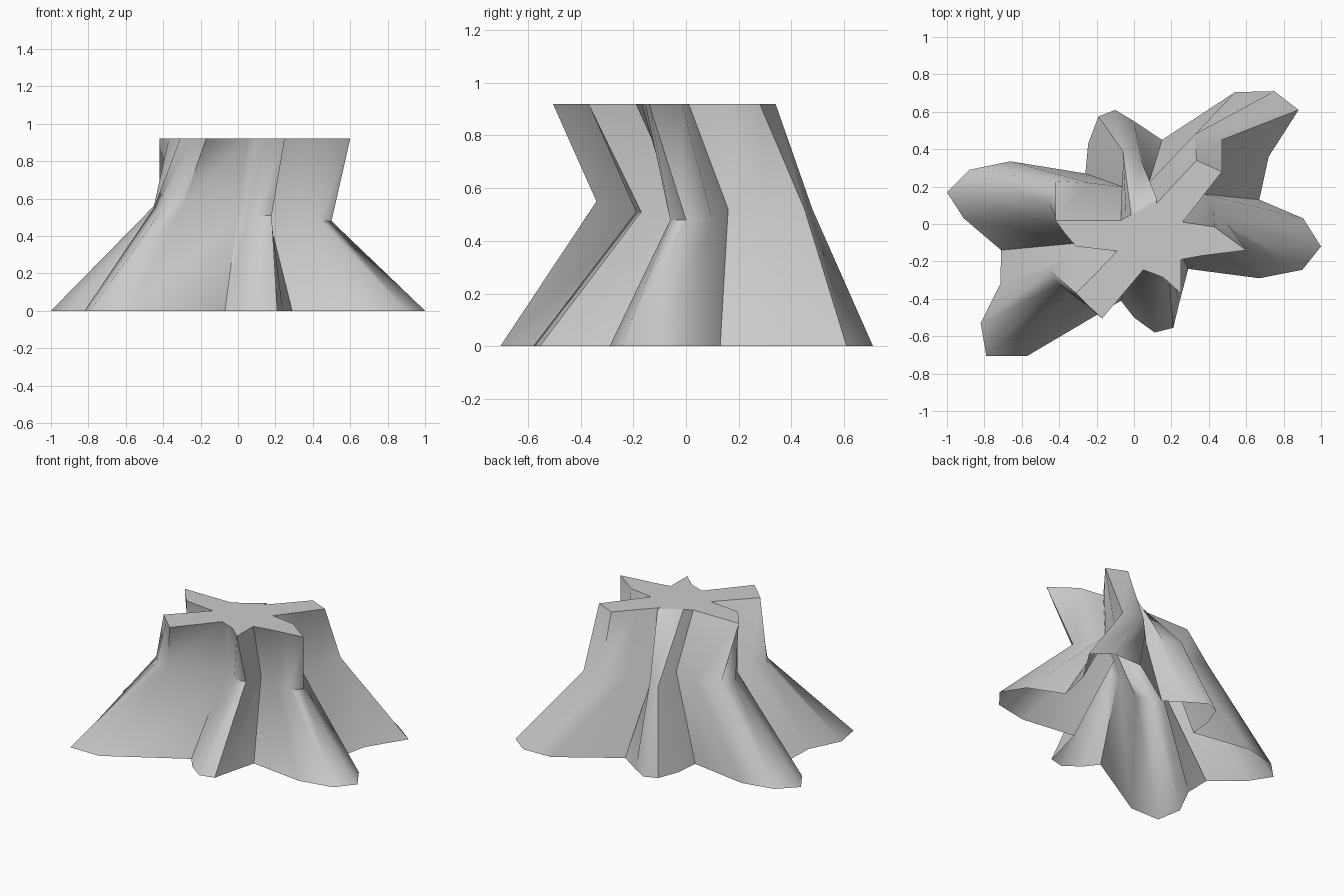
import bpy, bmesh
from mathutils import Vector

if "Cube" in bpy.data.objects:
    bpy.data.objects.remove(bpy.data.objects["Cube"])

# Each ring is six root lobes, counter-clockwise from the right-hand one.
# A lobe is: valley, side, tip, tip, side. Short form (valley, tip, tip) gets its sides interpolated.
base = [
    [(.29, -.24), (.67, -.29), (.90, -.245), (1, -.12), (.905, .03)],
    [(.67, .13), (.72, .36), (.88, .61), (.75, .71), (.54, .705)],
    [(.15, .45), (0, .55), (-.10, .61), (-.19, .575), (-.245, .43)],
    [(-.26, .27), (-.66, .335), (-.88, .29), (-1, .17), (-.91, .03)],
    [(-.71, -.14), (-.715, -.32), (-.82, -.53), (-.79, -.705), (-.57, -.705)],
    [(-.07, -.41), (0, -.5), (.11, -.58), (.21, -.555), (.24, -.43)],
]
waist = [
    [(.17, .01), (.32, -.04), (.44, -.06), (.5, 0), (.425, .1)],
    [(.37, .16), (.47, .45), (.325, .48)],
    [(.08, .22), (.04, .335), (-.06, .39)],
    [(-.065, .2), (-.24, .22), (-.42, .23), (-.45, .1), (-.38, -.02)],
    [(-.28, -.1), (-.37, -.18), (-.45, -.25), (-.40, -.32), (-.3, -.34)],
    [(0, -.15), (.1, -.19), (.18, -.17)],
]
top = [
    [(.25, -.19), (.36, -.17), (.48, -.155), (.6, -.14), (.43, -.015)],
    [(.26, .01), (.47, .28), (.335, .34)],
    [(.12, .11), (.12, .14), (-.015, .05)],
    [(-.07, .02), (-.24, .02), (-.42, .02), (-.37, -.05), (-.31, -.12)],
    [(-.09, -.145), (-.2, -.26), (-.31, -.37), (-.24, -.44), (-.17, -.505)],
    [(.05, -.245), (.155, -.285), (.25, -.37)],
]
waist_z = [.48, .52, .53, .56, .55, .51]


def ring(lobes, heights):
    """Expand every lobe to five 3D points."""
    pts = []
    for i, lobe in enumerate(lobes):
        p = [Vector(q) for q in lobe]
        if len(p) == 3:
            nxt = Vector(lobes[(i + 1) % 6][0])
            p = [p[0], p[0].lerp(p[1], .5), p[1], p[2], p[2].lerp(nxt, .5)]
        pts += [(q.x, q.y, heights[i]) for q in p]
    return pts


# Stump: loft the three rings, cap the cut top, leave the bottom open
bm = bmesh.new()
rings = [[bm.verts.new(p) for p in ring(l, h)]
         for l, h in ((base, [0] * 6), (waist, waist_z), (top, [.92] * 6))]
for lo, hi in zip(rings, rings[1:]):
    for i in range(30):
        j = (i + 1) % 30
        bm.faces.new((lo[i], lo[j], hi[j], hi[i]))
cap = bm.faces.new(rings[-1])
bm.normal_update()
bmesh.ops.triangulate(bm, faces=[cap], ngon_method='EAR_CLIP')
bm.normal_update()

mesh = bpy.data.meshes.new("tree_stump")
bm.to_mesh(mesh)
bm.free()
stump = bpy.data.objects.new("tree_stump", mesh)
bpy.context.collection.objects.link(stump)
bpy.context.view_layer.objects.active = stump
stump.select_set(True)
bpy.ops.object.shade_smooth_by_angle(angle=1.05)
